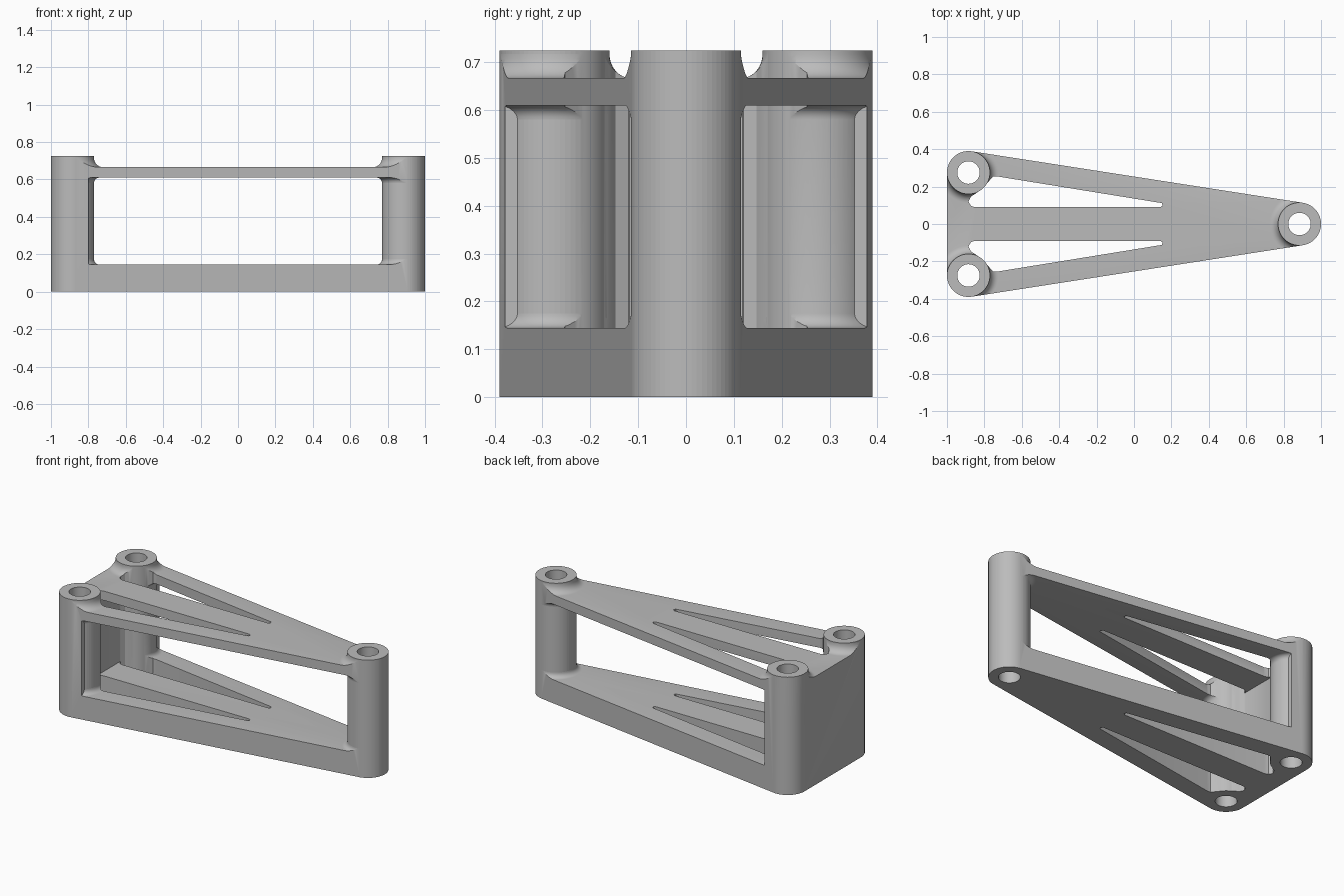
import bpy, bmesh, math

cube = bpy.data.objects.get("Cube")
if cube:
    bpy.data.objects.remove(cube, do_unlink=True)

SEG = 64
R, BORE, TOP = 0.115, 0.06, 0.725
LOW, UNDER, DECK = 0.145, 0.61, 0.667
POSTS = [(-0.885, 0.275), (-0.885, -0.275), (0.885, 0.0)]

grey = bpy.data.materials.new("plain grey")
grey.use_nodes = True
grey.diffuse_color = (0.5, 0.5, 0.5, 1)
grey.node_tree.nodes["Principled BSDF"].inputs["Base Color"].default_value = grey.diffuse_color


def make_object(name, bm):
    bmesh.ops.recalc_face_normals(bm, faces=bm.faces)
    mesh = bpy.data.meshes.new(name)
    bm.to_mesh(mesh)
    bm.free()
    mesh.materials.append(grey)
    obj = bpy.data.objects.new(name, mesh)
    bpy.context.collection.objects.link(obj)
    return obj


def prism(name, outline, z0, z1):
    bm = bmesh.new()
    low = [bm.verts.new((x, y, z0)) for x, y in outline]
    high = [bm.verts.new((x, y, z1)) for x, y in outline]
    bm.faces.new(low)
    bm.faces.new(high)
    for i in range(len(low)):
        j = (i + 1) % len(low)
        bm.faces.new((low[i], low[j], high[j], high[i]))
    return make_object(name, bm)


def circle(center, r):
    return [(center[0] + r * math.cos(2 * math.pi * i / SEG),
             center[1] + r * math.sin(2 * math.pi * i / SEG)) for i in range(SEG)]


def lathe(name, center, profile):
    """Solid of revolution from a list of (radius, height)."""
    bm = bmesh.new()
    rings = [[bm.verts.new((x, y, z)) for x, y in circle(center, r)] for r, z in profile]
    bm.faces.new(rings[0])
    bm.faces.new(rings[-1])
    for a, b in zip(rings, rings[1:]):
        for i in range(SEG):
            j = (i + 1) % SEG
            bm.faces.new((a[i], a[j], b[j], b[i]))
    return make_object(name, bm)


def combine(target, tool, operation):
    mod = target.modifiers.new("combine", 'BOOLEAN')
    mod.operation, mod.solver, mod.object = operation, 'EXACT', tool
    bpy.context.view_layer.objects.active = target
    bpy.ops.object.modifier_apply(modifier=mod.name)
    bpy.data.objects.remove(tool, do_unlink=True)


def fillet(z, width, rise):
    """Concave quarter curve from the plate at z up (or down) to the post."""
    return [(R + width * (1 - math.sin(t)), z + rise * (1 - math.cos(t)))
            for t in (math.pi / 2 * k / 8 for k in range(9))]


# Solid block, opened up between the two plates but leaving the end wall
frame = prism("bracket_frame", [(-1.2, -0.6), (1.2, -0.6), (1.2, 0.6), (-1.2, 0.6)], 0, DECK)
half = [(-0.885, 0.115), (-0.872, 0.145), (-0.85, 0.16), (-0.8, 0.2), (-0.8, 0.7), (1.3, 0.7)]
window = half + [(x, -y) for x, y in reversed(half)]
combine(frame, prism("window_cutter", window, LOW, UNDER), 'DIFFERENCE')

# Posts with flared feet where they meet the plates
wide = R + 0.03
flared = ([(wide, 0.02)] + fillet(LOW, 0.03, 0.03)
          + fillet(UNDER, 0.03, -0.03)[::-1]
          + [(R + 0.045, UNDER + 0.02)] + fillet(DECK, 0.045, 0.05) + [(R, TOP)])
for p in POSTS:
    combine(frame, lathe("flared_post", p, flared), 'UNION')

# Outer outline wrapped around the three posts
bm = bmesh.new()
for p in POSTS:
    for x, y in circle(p, R):
        for z in (0, TOP):
            bm.verts.new((x, y, z))
hull = bmesh.ops.convex_hull(bm, input=bm.verts)
bmesh.ops.delete(bm, geom=[v for v in bm.verts if not v.link_faces], context='VERTS')
bmesh.ops.dissolve_limit(bm, angle_limit=0.001, verts=bm.verts, edges=bm.edges)
combine(frame, make_object("outline", bm), 'INTERSECT')

# Tapering slots either side of the central bar
slot = [(-0.885, 0.12), (-0.872, 0.097), (-0.85, 0.09), (0.14, 0.09), (0.153, 0.098),
        (0.148, 0.112), (-0.735, 0.255), (-0.755, 0.253), (-0.768, 0.238), (-0.8, 0.2),
        (-0.85, 0.16), (-0.872, 0.147)]
for side in (1, -1):
    combine(frame, prism("slot_cutter", [(x, side * y) for x, y in slot], -0.1, 1), 'DIFFERENCE')

# Full round posts, then the bores through them
for p in POSTS:
    combine(frame, prism("post", circle(p, R), 0, TOP), 'UNION')
for p in POSTS:
    combine(frame, prism("bore_cutter", circle(p, BORE), -0.1, 1), 'DIFFERENCE')

bpy.ops.object.select_all(action='DESELECT')
frame.select_set(True)
bpy.context.view_layer.objects.active = frame
bpy.ops.object.shade_smooth_by_angle(angle=math.radians(30))
